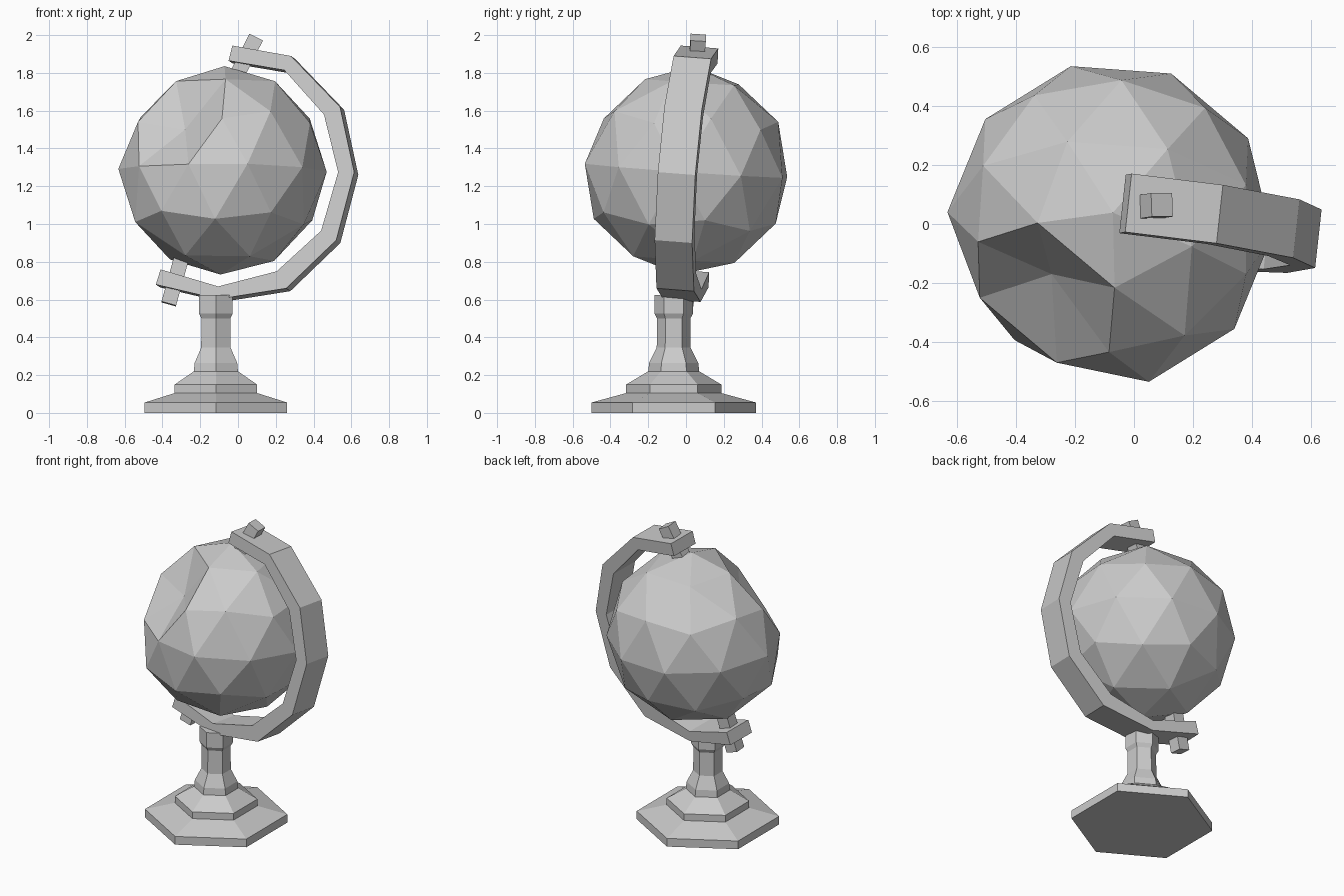
import bpy, bmesh
from math import radians, sin, cos, pi
from mathutils import Vector, Matrix

if "Cube" in bpy.data.objects:
    bpy.data.objects.remove(bpy.data.objects["Cube"])


def add_object(name, bm):
    bmesh.ops.recalc_face_normals(bm, faces=bm.faces)
    mesh = bpy.data.meshes.new(name)
    bm.to_mesh(mesh)
    bm.free()
    obj = bpy.data.objects.new(name, mesh)
    bpy.context.collection.objects.link(obj)
    return obj


def loft(name, rings, closed_caps=True):
    """Skin a list of vertex rings with quads and cap both ends."""
    bm = bmesh.new()
    vs = [[bm.verts.new(p) for p in ring] for ring in rings]
    n = len(rings[0])
    for a, b in zip(vs, vs[1:]):
        for i in range(n):
            j = (i + 1) % n
            bm.faces.new((a[i], a[j], b[j], b[i]))
    bm.faces.new(vs[0])
    bm.faces.new(vs[-1])
    return add_object(name, bm)


# Globe: low-poly sphere, slightly tilted, with one dented vertex
center = Vector((-0.082, 0, 1.284))
turn = (Matrix.Rotation(radians(1.1), 4, 'Y') @ Matrix.Rotation(radians(-4), 4, 'X')
        @ Matrix.Rotation(radians(-22.2), 4, 'Z'))
bm = bmesh.new()
bmesh.ops.create_icosphere(bm, subdivisions=2, radius=0.553,
                           matrix=Matrix.Translation(center) @ turn)
dent = min(bm.verts, key=lambda v: (v.co - Vector((-0.38, -0.34, 1.60))).length)
for e in dent.link_edges:
    e.other_vert(dent).co += Vector((0.028, 0.04, -0.007))
dent.co = Vector((-0.28, -0.17, 1.50))
add_object("globe", bm)


# Meridian arm: faceted bracket lying in a slightly turned and tilted plane
def arm_y(x, z):
    return 0.018 - 0.11 * x + 0.076 * (z - 1.28)


outer = [(-0.03, 1.945), (0.28, 1.89), (0.54, 1.62), (0.615, 1.275),
         (0.52, 0.915), (0.255, 0.66), (-0.105, 0.603), (-0.435, 0.68)]
inner = [(-0.05, 1.865), (0.245, 1.815), (0.455, 1.58), (0.53, 1.275),
         (0.44, 0.965), (0.205, 0.75), (-0.105, 0.67), (-0.41, 0.76)]
normal = Vector((0.11, 1, -0.076)).normalized() * 0.1
rings = []
for o, i in zip(outer, inner):
    po, pi_ = [Vector((x + 0.011, arm_y(x, z), z - 0.008)) for x, z in (o, i)]
    rings.append([po - normal, po + normal, pi_ + normal, pi_ - normal])
loft("meridian_arm", rings)


# Axis pins: square pegs between arm and globe
def pin(name, start, end, width=0.08):
    a, b = Vector(start), Vector(end)
    axis = (b - a).normalized()
    side = Vector((0, 1, 0)).cross(axis).normalized() * width / 2
    depth = axis.cross(side).normalized() * width / 2
    loft(name, [[p + s * side + d * depth
                 for s, d in ((-1, -1), (1, -1), (1, 1), (-1, 1))] for p in (a, b)])


pin("upper_pin", (0.0, 0.05, 1.80), (0.095, 0.065, 1.987))
pin("lower_pin", (-0.367, 0.0, 0.577), (-0.295, 0.018, 0.835))

# Stand: hexagonal stepped base and turned column, corners facing front and back
profile = [(0.435, 0), (0.435, 0.055), (0.252, 0.105), (0.252, 0.15),
           (0.135, 0.22), (0.13, 0.265), (0.09, 0.345), (0.088, 0.50),
           (0.102, 0.525), (0.102, 0.625)]
loft("stand", [[(-0.117 + r * cos(pi / 2 + k * pi / 3),
                 -0.065 + r * sin(pi / 2 + k * pi / 3), z) for k in range(6)]
               for r, z in profile])
